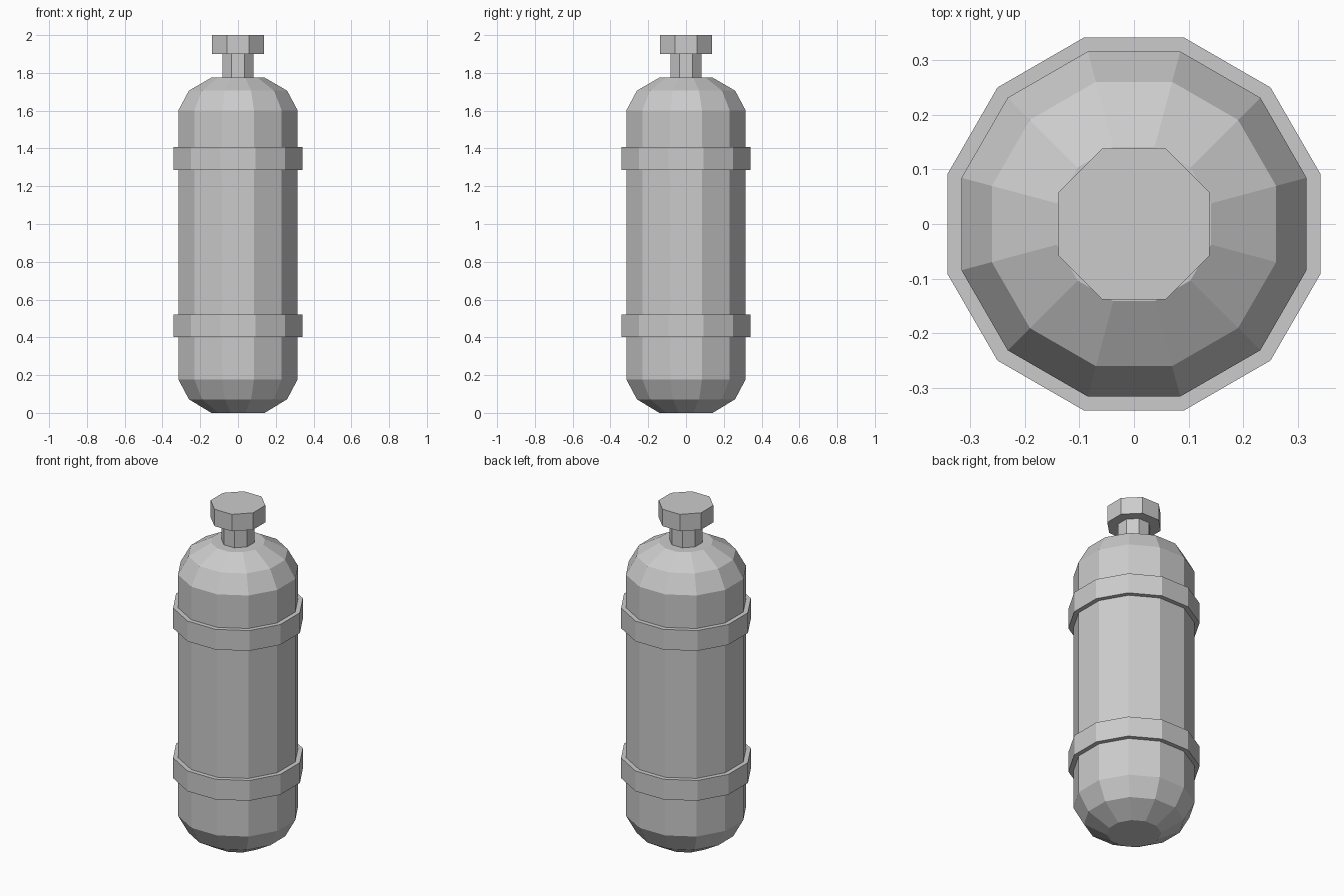
import bpy, bmesh
from math import cos, sin, pi

if "Cube" in bpy.data.objects:
    bpy.data.objects.remove(bpy.data.objects["Cube"])


def lathe(name, sides, profile):
    """Faceted solid from (flat-to-axis radius, z) rings, with flats facing the axes."""
    bm = bmesh.new()
    rings = []
    for flat, z in profile:
        r = flat / cos(pi / sides)
        angles = [(i + 0.5) * 2 * pi / sides for i in range(sides)]
        rings.append([bm.verts.new((r * cos(a), r * sin(a), z)) for a in angles])
    for low, high in zip(rings, rings[1:]):
        for i in range(sides):
            j = (i + 1) % sides
            bm.faces.new((low[i], low[j], high[j], high[i]))
    bm.faces.new(rings[0][::-1])
    bm.faces.new(rings[-1])
    mesh = bpy.data.meshes.new(name)
    bm.to_mesh(mesh)
    bm.free()
    obj = bpy.data.objects.new(name, mesh)
    bpy.context.collection.objects.link(obj)
    return obj


# Tank body with domed ends
lathe("tank_body", 12, [(0.141, 0), (0.26, 0.072), (0.3155, 0.177),
                        (0.3155, 1.602), (0.26, 1.706), (0.141, 1.775)])

# Two raised straps
for name, z in (("lower_band", 0.401), ("upper_band", 1.287)):
    lathe(name, 12, [(0.341, z), (0.341, z + 0.12)])

# Valve neck and knob
lathe("valve_neck", 8, [(0.083, 1.765), (0.083, 1.902)])
lathe("valve_knob", 8, [(0.1385, 1.90), (0.1385, 2.0)])
